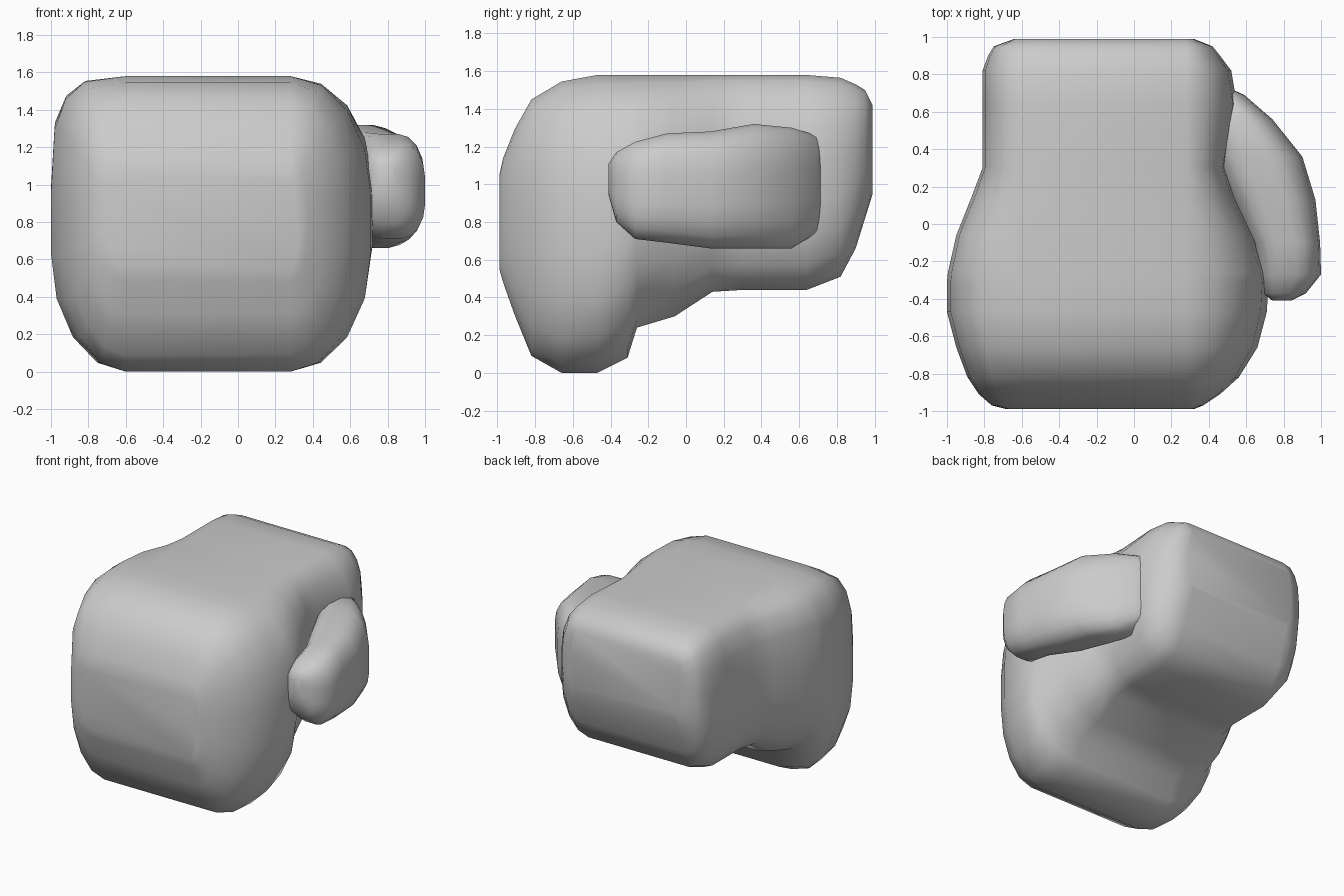
import bpy, bmesh, math

if "Cube" in bpy.data.objects:
    bpy.data.objects.remove(bpy.data.objects["Cube"])

SEG = 4  # segments per rounded corner


def section(y, xl, xr, zb, zt, flat_l, flat_r, corner, n_top_left):
    """Rounded XZ ring: flat between flat_l and flat_r, elliptical corners."""
    h = corner * (zt - zb)
    pts = []
    corners = [  # edge x, flat x, centre z, z direction, exponent, start angle
        (xr, flat_r, zt - h, 1, 2.0, False),
        (xl, flat_l, zt - h, 1, n_top_left, True),
        (xl, flat_l, zb + h, -1, 2.0, False),
        (xr, flat_r, zb + h, -1, 2.0, True),
    ]
    for ex, fx, cz, sz, n, rev in corners:
        for i in range(SEG + 1):
            a = math.pi / 2 * (SEG - i if rev else i) / SEG
            u = abs(math.cos(a)) ** (2 / n)
            v = abs(math.sin(a)) ** (2 / n)
            pts.append((fx + (ex - fx) * u, y, cz + sz * h * v))
    return pts


def loft(name, rings):
    bm = bmesh.new()
    rows = [[bm.verts.new(p) for p in r] for r in rings]
    for a, b in zip(rows, rows[1:]):
        for i in range(len(a)):
            j = (i + 1) % len(a)
            bm.faces.new((a[i], a[j], b[j], b[i]))
    bm.faces.new(rows[0])
    bm.faces.new(rows[-1][::-1])
    bmesh.ops.remove_doubles(bm, verts=bm.verts, dist=0.0005)
    bmesh.ops.recalc_face_normals(bm, faces=bm.faces)
    mesh = bpy.data.meshes.new(name)
    bm.to_mesh(mesh)
    bm.free()
    ob = bpy.data.objects.new(name, mesh)
    bpy.context.collection.objects.link(ob)
    bpy.ops.object.select_all(action='DESELECT')
    ob.select_set(True)
    bpy.context.view_layer.objects.active = ob
    bpy.ops.object.shade_smooth_by_angle(angle=math.radians(65))
    return ob


# Palm and curled fingers: y, left x, right x, bottom z, top z
hand = [
    (-0.99, -0.68, 0.32, 0.55, 1.05),
    (-0.97, -0.76, 0.37, 0.48, 1.14),
    (-0.91, -0.83, 0.46, 0.31, 1.29),
    (-0.82, -0.89, 0.56, 0.09, 1.45),
    (-0.66, -0.95, 0.66, 0.00, 1.545),
    (-0.47, -1.00, 0.71, 0.00, 1.58),
    (-0.31, -1.00, 0.72, 0.08, 1.58),
    (-0.26, -0.995, 0.71, 0.24, 1.58),
    (-0.06, -0.95, 0.64, 0.30, 1.58),
    (0.14, -0.87, 0.54, 0.43, 1.58),
    (0.30, -0.81, 0.49, 0.44, 1.58),
    (0.64, -0.81, 0.55, 0.44, 1.58),
    (0.82, -0.81, 0.52, 0.51, 1.565),
    (0.90, -0.78, 0.46, 0.66, 1.53),
    (0.95, -0.75, 0.42, 0.82, 1.50),
    (0.99, -0.64, 0.32, 0.95, 1.42),
]
loft("hand", [section(*r, -0.6, 0.28, 0.4, 3.2 if r[0] < 0 else 2.4)
              for r in hand])

# Thumb lying along the right side
thumb = [
    (-0.41, 0.74, 0.84, 0.94, 1.11),
    (-0.37, 0.69, 0.92, 0.80, 1.17),
    (-0.27, 0.66, 1.00, 0.71, 1.225),
    (-0.10, 0.64, 0.995, 0.69, 1.27),
    (0.13, 0.52, 0.97, 0.66, 1.28),
    (0.36, 0.42, 0.90, 0.66, 1.32),
    (0.56, 0.38, 0.74, 0.66, 1.30),
    (0.69, 0.36, 0.59, 0.74, 1.26),
    (0.74, 0.36, 0.48, 0.85, 1.18),
]
loft("thumb", [section(*r, r[1] + 0.35 * (r[2] - r[1]),
                       r[1] + 0.62 * (r[2] - r[1]), 0.36, 2.2)
               for r in thumb])
